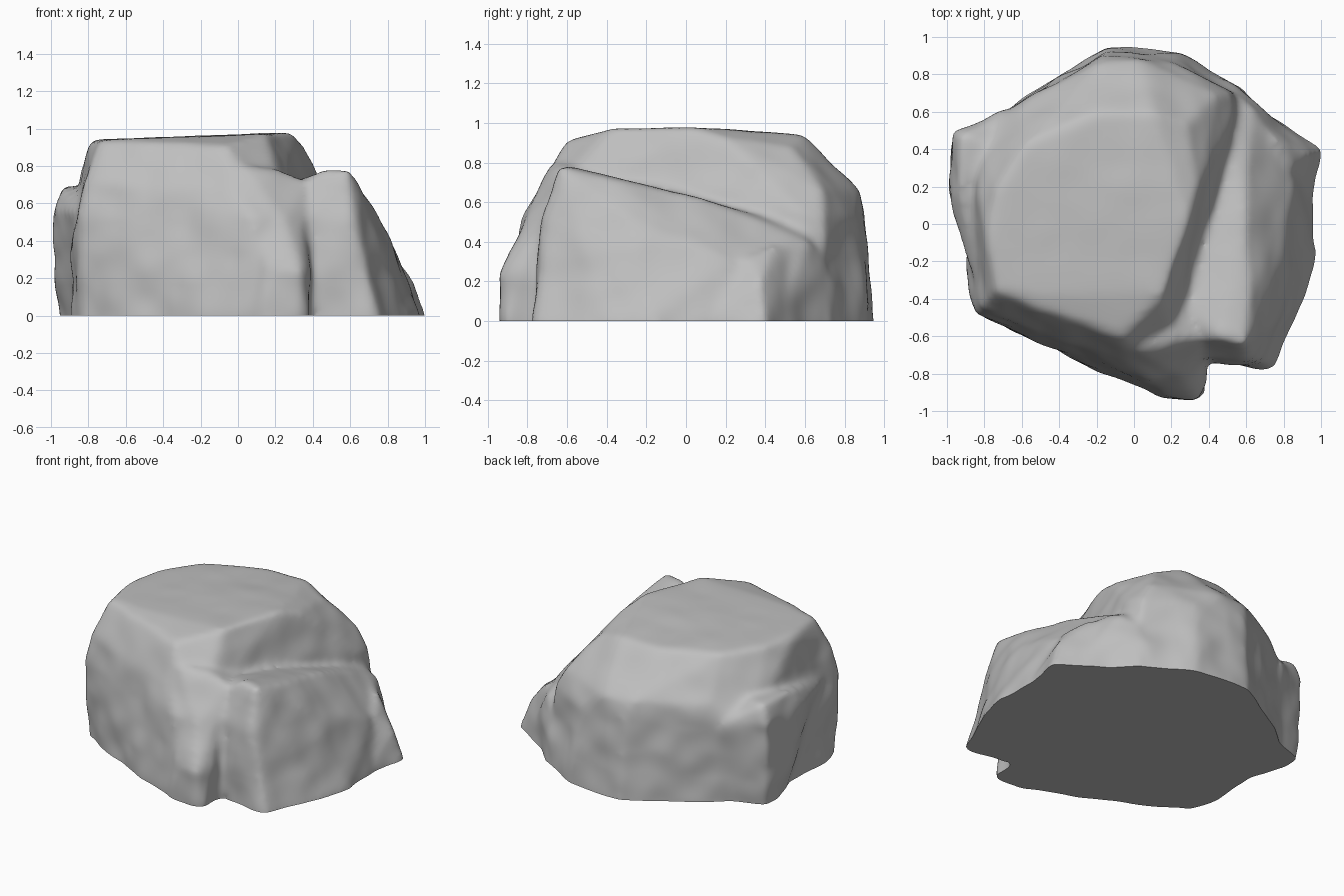
import bpy
import bmesh
from mathutils import Vector, noise

cube = bpy.data.objects.get("Cube")
if cube:
    bpy.data.objects.remove(cube, do_unlink=True)

BURY = -25  # depth below ground, trimmed off at the end


def add_hull(bm, points):
    """Add one convex chunk; points are in hundredths of a unit."""
    chunk = bmesh.new()
    for x, y, z in points:
        chunk.verts.new(Vector((x, y, z)) / 100)
        if z == 0:
            chunk.verts.new(Vector((x, y, BURY)) / 100)
    result = bmesh.ops.convex_hull(chunk, input=chunk.verts)
    spare = {v for v in result["geom_interior"] + result["geom_unused"]
             if isinstance(v, bmesh.types.BMVert) and v.is_valid}
    bmesh.ops.delete(chunk, geom=list(spare), context="VERTS")
    bmesh.ops.recalc_face_normals(chunk, faces=chunk.faces)
    mesh = bpy.data.meshes.new("chunk")
    chunk.to_mesh(mesh)
    chunk.free()
    bm.from_mesh(mesh)
    bpy.data.meshes.remove(mesh)


def ring(z, *outline):
    return [(x, y, z) for x, y in outline]


# Main block: footprint, waist, shoulder and plateau falling at the back left
core = ring(0, (-64, -58), (-83, -43), (-90, -24), (-83, 12), (-84, 40),
            (-62, 65), (-15, 95), (25, 91), (58, 72), (42, 0), (30, -80), (14, -92))
core += ring(30, (-85, -47), (-90, -24))
core += ring(52, (-84, -47), (-87, 10), (-85, 48), (8, -83), (24, -79),
             (-15, 91), (20, 87), (52, 70))
core += ring(66, (-62, 62), (-20, 87), (2, 88), (44, 69), (-5, -74))
core += [(-81, -44, 73), (-83, 15, 80), (54, 58, 55), (41, 12, 62),
         (34, -15, 70), (20, -46, 78)]
core += ring(94, (-73, -36), (-78, -5), (-74, 18), (-58, 43), (-20, 59), (10, 59))
core += [(-6, -60, 91), (29, 2, 98), (15, -38, 97), (34, 18, 93),
         (29, 54, 88), (43, 57, 72)]

# Bulge low on the right side
shoulder = ring(0, (-84, 15), (-94, 46), (-60, 60))
shoulder += ring(30, (-90, 0), (-97, 48))
shoulder += ring(56, (-99, 10), (-98, 50), (-83, -38), (-70, 60))
shoulder += ring(69, (-94, 22), (-92, 47), (-70, 40))

# Front apron running from the foot up to the rim of the hollow
apron = ring(0, (10, -91), (16, -93), (33, -94), (38, -90), (38, 0), (0, -50))
apron += ring(24, (16, -92), (33, -93), (37, -86))
apron += [(25, -82, 50), (38, -72, 48), (2, -68, 80), (19, -61, 79),
          (37, -61, 72), (36, -10, 62), (15, -20, 70)]

# Lower ledge falling away to the back
ledge = ring(0, (45, -74), (74, -77), (79, -55), (91, -40), (97, -15),
             (95, 15), (90, 45), (68, 61), (48, 78), (30, 0))
ledge += ring(30, (56, -69), (79, -45), (85, -20), (87, 22), (46, -69), (55, 72))
ledge += ring(52, (39, -72), (61, -72), (76, -28))
ledge += [(39, -62, 73), (48, -61, 79), (59, -64, 78), (62, -42, 73), (60, 5, 63),
          (62, 40, 50), (64, 62, 39), (30, -48, 72), (38, -10, 66),
          (42, 15, 58), (50, 60, 46)]

# Pointed spur at the left foot
spur = ring(0, (101, 40), (95, 10), (68, 62), (60, 10))
spur += [(95, 38, 19), (85, 30, 32), (77, 44, 38), (64, 55, 42)]

bm = bmesh.new()
for part in (core, shoulder, apron, ledge, spur):
    add_hull(bm, part)
mesh = bpy.data.meshes.new("boulder")
bm.to_mesh(mesh)
bm.free()
boulder = bpy.data.objects.new("boulder", mesh)
bpy.context.collection.objects.link(boulder)
bpy.context.view_layer.objects.active = boulder
boulder.select_set(True)

# Fuse the chunks and wear their edges
fuse = boulder.modifiers.new("fuse", "REMESH")
fuse.mode = "VOXEL"
fuse.voxel_size = 0.022
wear = boulder.modifiers.new("wear", "SMOOTH")
wear.factor = 0.5
wear.iterations = 12
for name in ("fuse", "wear"):
    bpy.ops.object.modifier_apply(modifier=name)

# Weathered dents, gentler on the plateau, then a flat cut at the ground
bm = bmesh.new()
bm.from_mesh(boulder.data)
bm.normal_update()
moves = []
for v in bm.verts:
    p = v.co
    dent = 0.02 * noise.noise(p * 3) + 0.014 * noise.noise(p * 6)
    moves.append(v.normal * dent * (1 - 0.75 * max(v.normal.z, 0)))
for v, move in zip(bm.verts, moves):
    v.co += move
cut = bmesh.ops.bisect_plane(bm, geom=bm.verts[:] + bm.edges[:] + bm.faces[:],
                             plane_co=(0, 0, 0), plane_no=(0, 0, 1),
                             clear_inner=True)
rim = [e for e in cut["geom_cut"] if isinstance(e, bmesh.types.BMEdge)]
bmesh.ops.holes_fill(bm, edges=rim, sides=0)
bmesh.ops.recalc_face_normals(bm, faces=bm.faces)
bm.to_mesh(boulder.data)
bm.free()
bpy.ops.object.shade_smooth_by_angle(angle=0.9)

# Plain stone colour
stone = bpy.data.materials.new("grey stone")
stone.use_nodes = True
colour = (0.52, 0.52, 0.52, 1)
stone.diffuse_color = colour
stone.node_tree.nodes["Principled BSDF"].inputs["Base Color"].default_value = colour
boulder.data.materials.clear()
boulder.data.materials.append(stone)
